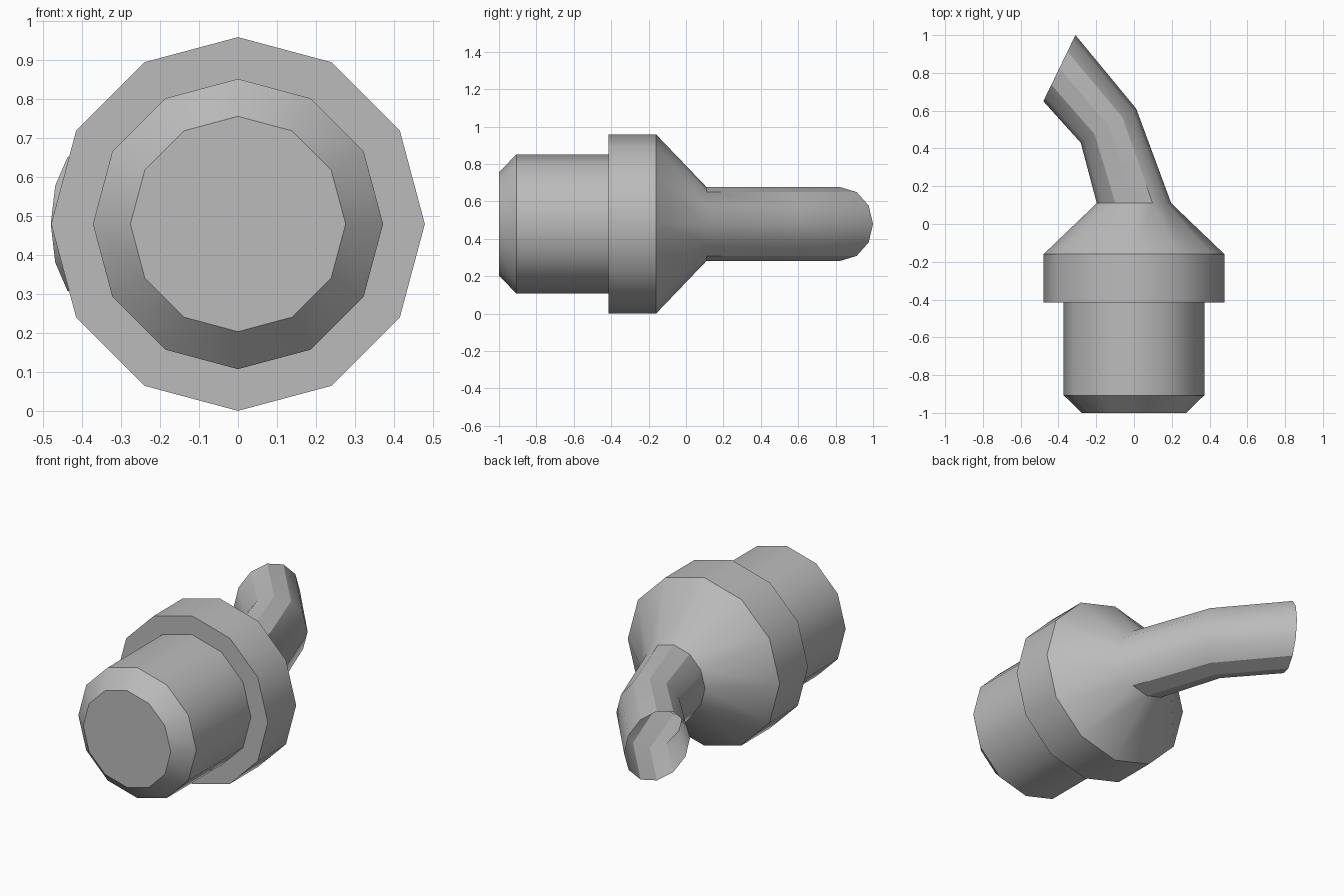
import bpy, bmesh, math

if "Cube" in bpy.data.objects:
    bpy.data.objects.remove(bpy.data.objects["Cube"])

SIDES = 12
MID_Z = 0.479

# Rings along the fitting: centre x, centre y, half-width vector x, y, half height
RINGS = [
    (0, -1.0, 0.276, 0, 0.276),             # chamfered front cap
    (0, -0.907, 0.372, 0, 0.372),
    (0, -0.415, 0.372, 0, 0.372),           # barrel
    (0, -0.415, 0.479, 0, 0.479),           # collar
    (0, -0.16, 0.479, 0, 0.479),
    (0, 0.11, 0.197, 0, 0.197),             # cone tip, spout begins
    (-0.135, 0.52, 0.147, 0.09, 0.197),     # bend
    (-0.395, 0.825, 0.085, 0.175, 0.197),   # open spout end
]

grey = bpy.data.materials.new("plain grey")
grey.diffuse_color = (0.5, 0.5, 0.5, 1)
grey.use_nodes = True
grey.node_tree.nodes["Principled BSDF"].inputs["Base Color"].default_value = grey.diffuse_color

bm = bmesh.new()
loops = []
for cx, cy, hx, hy, hz in RINGS:
    loop = []
    for i in range(SIDES):
        a = 2 * math.pi * i / SIDES
        s, c = math.sin(a), math.cos(a)
        loop.append(bm.verts.new((cx + hx * s, cy + hy * s, MID_Z + hz * c)))
    loops.append(loop)

# Front cap, then bridge the rings; the spout end stays open
bm.faces.new(loops[0])
for a, b in zip(loops, loops[1:]):
    for i in range(SIDES):
        j = (i + 1) % SIDES
        bm.faces.new((a[i], b[i], b[j], a[j]))
bmesh.ops.recalc_face_normals(bm, faces=bm.faces)

mesh = bpy.data.meshes.new("bent_spout_fitting")
bm.to_mesh(mesh)
bm.free()
mesh.materials.append(grey)
fitting = bpy.data.objects.new("bent_spout_fitting", mesh)
bpy.context.collection.objects.link(fitting)

# Smooth round the sides, sharp at the shoulders
bpy.context.view_layer.objects.active = fitting
fitting.select_set(True)
bpy.ops.object.shade_smooth_by_angle(angle=math.radians(31))
